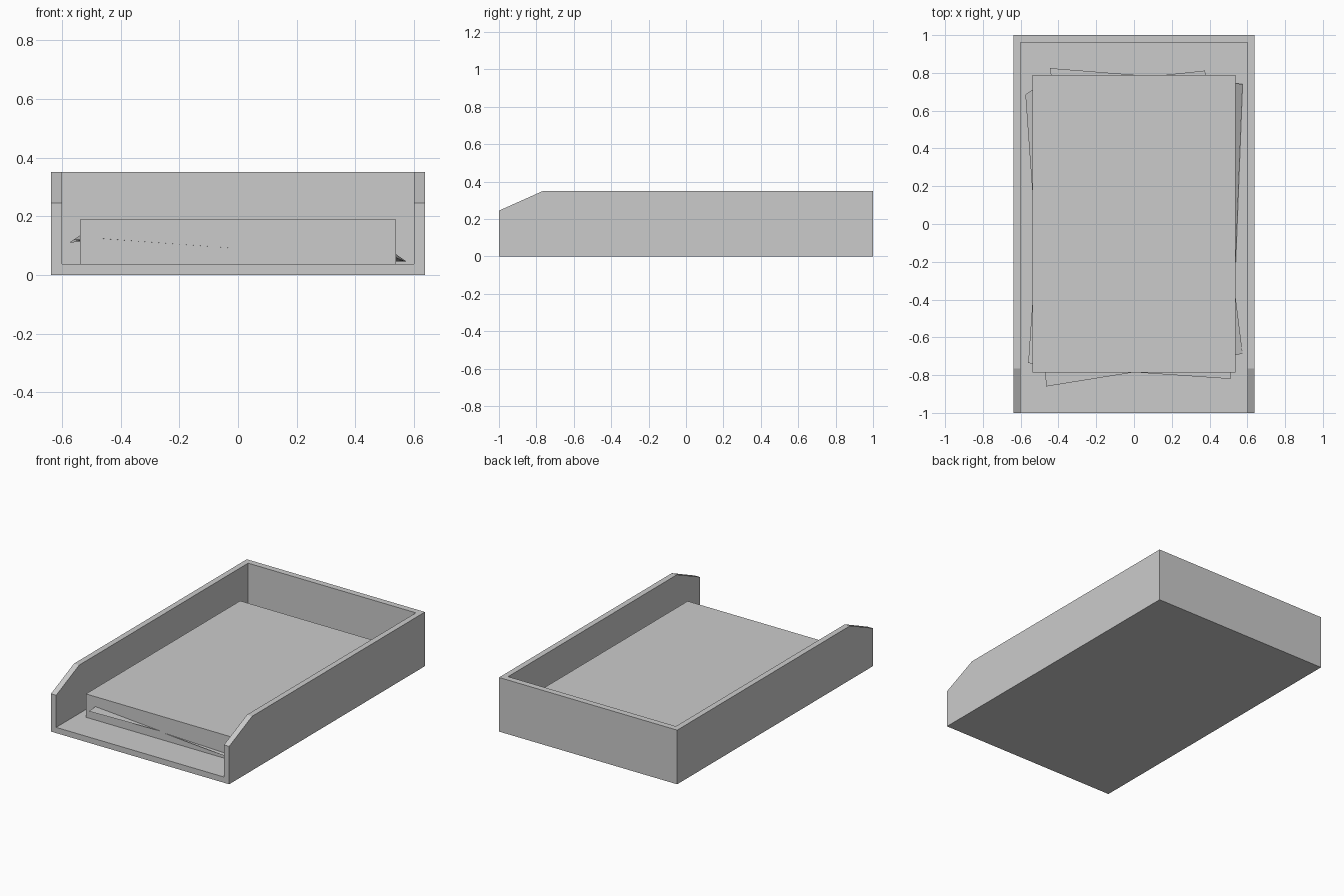
import bpy
import bmesh

cube = bpy.data.objects.get("Cube")
if cube:
    bpy.data.objects.remove(cube, do_unlink=True)

HALF_WIDTH, HEIGHT = 0.637, 0.35
WALL = 0.037

grey = bpy.data.materials.new("light_grey")
grey.use_nodes = True
grey.diffuse_color = (0.6, 0.6, 0.6, 1)
grey.node_tree.nodes["Principled BSDF"].inputs["Base Color"].default_value = (0.6, 0.6, 0.6, 1)


def add_object(name, bm):
    mesh = bpy.data.meshes.new(name)
    bm.to_mesh(mesh)
    bm.free()
    mesh.materials.append(grey)
    obj = bpy.data.objects.new(name, mesh)
    bpy.context.collection.objects.link(obj)
    return obj


def extrude_profile(name, profile, half_width):
    """Extrude a (y, z) side profile evenly across x."""
    bm = bmesh.new()
    face = bm.faces.new([bm.verts.new((-half_width, y, z)) for y, z in profile])
    moved = bmesh.ops.extrude_face_region(bm, geom=[face])["geom"]
    verts = [v for v in moved if isinstance(v, bmesh.types.BMVert)]
    bmesh.ops.translate(bm, verts=verts, vec=(2 * half_width, 0, 0))
    bmesh.ops.recalc_face_normals(bm, faces=bm.faces)
    return add_object(name, bm)


def rectangle(y0, y1, z0, z1):
    return [(y0, z0), (y1, z0), (y1, z1), (y0, z1)]


# Tray: sloped-front body hollowed out through the top and front
tray = extrude_profile(
    "tray", [(-1, 0), (1, 0), (1, HEIGHT), (-0.765, HEIGHT), (-1, 0.245)], HALF_WIDTH)
cutter = extrude_profile(
    "tray_cutter", rectangle(-1.2, 0.96, WALL, 0.6), HALF_WIDTH - WALL)
cutter.hide_render = True
cut = tray.modifiers.new("hollow", "BOOLEAN")
cut.operation = "DIFFERENCE"
cut.solver = "EXACT"
cut.object = cutter
bpy.context.view_layer.objects.active = tray
bpy.ops.object.modifier_apply(modifier=cut.name)
bpy.data.objects.remove(cutter, do_unlink=True)

# Stack of paper resting on the tray floor
extrude_profile("paper_stack", rectangle(-0.785, 0.79, WALL, 0.188), 0.538)

# Loose sheet corners poking out of the stack: root, tip, root
corners = {
    "front_right_sheet": [(-0.47, -0.785, 0.124), (-0.465, -0.86, 0.124), (0, -0.785, 0.09)],
    "front_left_sheet": [(0, -0.785, 0.085), (0.51, -0.82, 0.07), (0.51, -0.785, 0.07)],
    "left_back_sheet": [(0.538, -0.22, 0.046), (0.575, 0.74, 0.045), (0.538, 0.745, 0.071)],
    "left_front_sheet": [(0.538, -0.695, 0.06), (0.575, -0.685, 0.045), (0.538, -0.39, 0.05)],
    "right_back_sheet": [(-0.538, 0.17, 0.113), (-0.538, 0.71, 0.135), (-0.575, 0.685, 0.11)],
    "right_front_sheet": [(-0.538, -0.74, 0.12), (-0.538, -0.42, 0.115), (-0.56, -0.735, 0.12)],
    "back_right_sheet": [(-0.44, 0.79, 0.12), (0, 0.79, 0.1), (-0.445, 0.825, 0.12)],
    "back_left_sheet": [(0.17, 0.79, 0.08), (0.38, 0.79, 0.07), (0.375, 0.812, 0.07)],
}
for name, points in corners.items():
    bm = bmesh.new()
    face = bm.faces.new([bm.verts.new(p) for p in points])
    face.normal_update()
    if face.normal.z < 0:
        face.normal_flip()
    add_object(name, bm)
